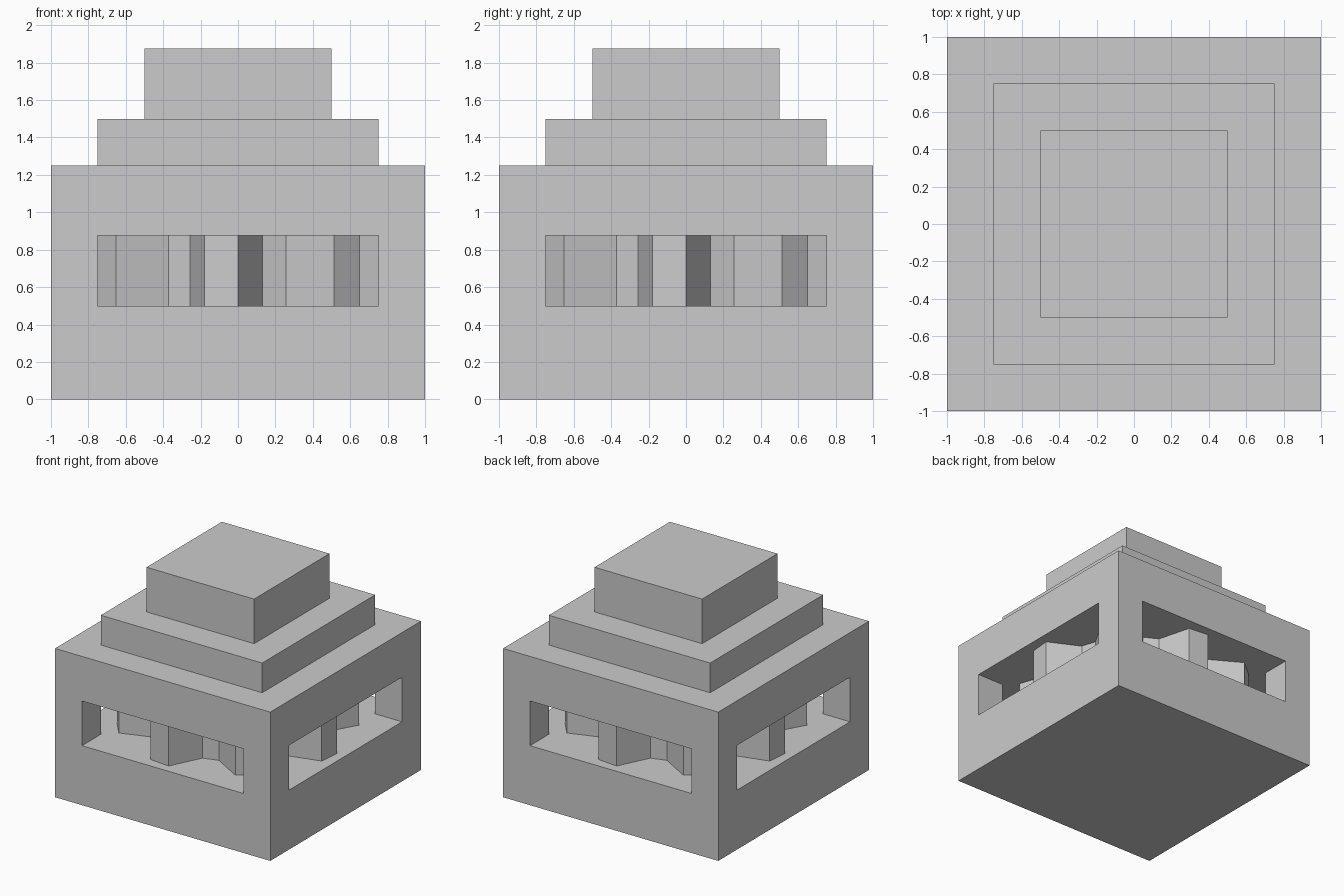
import bpy, bmesh
from math import sin, cos, pi

if "Cube" in bpy.data.objects:
    bpy.data.objects.remove(bpy.data.objects["Cube"])


def prism(name, points, z0, z1):
    """Extrude a counter-clockwise xy outline from z0 to z1."""
    bm = bmesh.new()
    face = bm.faces.new([bm.verts.new((x, y, z0)) for x, y in points])
    top = bmesh.ops.extrude_face_region(bm, geom=[face], use_keep_orig=True)["geom"]
    moved = [v for v in top if isinstance(v, bmesh.types.BMVert)]
    bmesh.ops.translate(bm, verts=moved, vec=(0, 0, z1 - z0))
    bmesh.ops.recalc_face_normals(bm, faces=bm.faces)
    mesh = bpy.data.meshes.new(name)
    bm.to_mesh(mesh)
    bm.free()
    obj = bpy.data.objects.new(name, mesh)
    bpy.context.collection.objects.link(obj)
    return obj


def square(h):
    return [(-h, -h), (h, -h), (h, h), (-h, h)]


# Housing: solid block with a cross-shaped opening that leaves four corner posts
housing = prism("housing", square(1), 0, 1.25)
a, b = 0.75, 1.5
quarter = [(-a, -b), (a, -b), (a, -a)]
cross = []
for _ in range(4):
    cross += quarter
    quarter = [(-y, x) for x, y in quarter]
cutter = prism("window_cutter", cross, 0.5, 0.875)
cutter.hide_render = True

cut = housing.modifiers.new("windows", 'BOOLEAN')
cut.operation = 'DIFFERENCE'
cut.solver = 'EXACT'
cut.object = cutter
bpy.context.view_layer.objects.active = housing
bpy.ops.object.modifier_apply(modifier=cut.name)
bpy.data.objects.remove(cutter)

# Eight-toothed gear between floor and ceiling of the opening
outline = []
for k in range(32):
    r = 0.922 if k % 4 in (0, 3) else 0.67
    t = k * pi / 16
    outline.append((r * sin(t), -r * cos(t)))
prism("gear", outline, 0.5, 0.875)

# Stepped top
prism("lower_step", square(0.75), 1.25, 1.5)
prism("upper_step", square(0.5), 1.5, 1.875)
